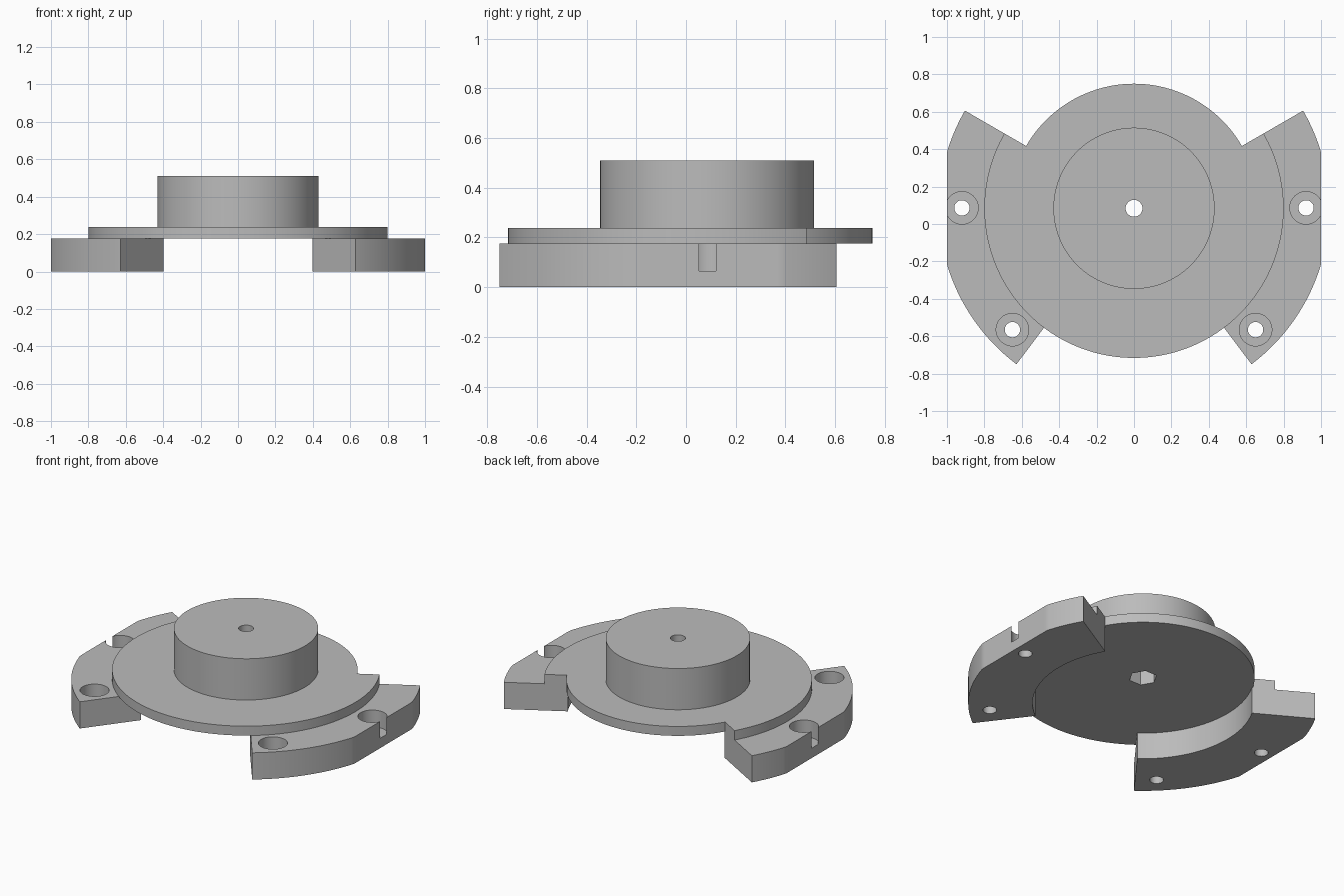
import bpy, bmesh
from math import radians, cos, sin

CY = 0.084            # shared axis of all round parts
Z_SEAT, Z_FLANGE, Z_TOP = 0.176, 0.238, 0.51

cube = bpy.data.objects.get("Cube")
if cube:
    bpy.data.objects.remove(cube, do_unlink=True)

grey = bpy.data.materials.new("Plain grey")
grey.use_nodes = True
colour = (0.5, 0.5, 0.5, 1)
grey.diffuse_color = colour
grey.node_tree.nodes["Principled BSDF"].inputs["Base Color"].default_value = colour


def arc(r, a0, a1, steps, x=0, y=CY):
    angles = [radians(a0 + (a1 - a0) * i / steps) for i in range(steps + 1)]
    return [(x + r * cos(a), y + r * sin(a)) for a in angles]


def circle(r, x=0, y=CY, steps=96):
    return arc(r, 0, 360, steps, x, y)[:-1]


def prism(name, outline, z0, z1):
    """Extrude a flat outline between two heights."""
    bm = bmesh.new()
    face = bm.faces.new([bm.verts.new((x, y, z0)) for x, y in outline])
    top = bmesh.ops.extrude_face_region(bm, geom=[face])
    verts = [g for g in top["geom"] if isinstance(g, bmesh.types.BMVert)]
    bmesh.ops.translate(bm, verts=verts, vec=(0, 0, z1 - z0))
    bmesh.ops.recalc_face_normals(bm, faces=bm.faces)
    mesh = bpy.data.meshes.new(name)
    bm.to_mesh(mesh)
    bm.free()
    mesh.materials.append(grey)
    obj = bpy.data.objects.new(name, mesh)
    bpy.context.collection.objects.link(obj)
    return obj


def combine(obj, tool, operation):
    """Apply a boolean and discard the tool."""
    tool.hide_render = True
    mod = obj.modifiers.new(operation, 'BOOLEAN')
    mod.operation, mod.solver, mod.object = operation, 'EXACT', tool
    bpy.ops.object.select_all(action='DESELECT')
    bpy.context.view_layer.objects.active = obj
    obj.select_set(True)
    bpy.ops.object.modifier_apply(modifier=mod.name)
    bpy.data.objects.remove(tool, do_unlink=True)


def smooth(obj):
    bpy.ops.object.select_all(action='DESELECT')
    bpy.context.view_layer.objects.active = obj
    obj.select_set(True)
    bpy.ops.object.shade_smooth_by_angle(angle=radians(20))


# Hub: flange with a smaller radius across the back, plus a round boss
flange = arc(0.8, 150, 390, 120) + arc(0.666, 30, 150, 60)
hub = prism("hub", flange, Z_SEAT, Z_FLANGE)
combine(hub, prism("boss", circle(0.431), Z_FLANGE - 0.02, Z_TOP), 'UNION')

# Shaft hole and hexagonal nut pocket underneath
combine(hub, prism("shaft_cutter", circle(0.045, steps=48), 0, 1), 'DIFFERENCE')
combine(hub, prism("nut_cutter", circle(0.085, steps=6), 0, 0.27), 'DIFFERENCE')
smooth(hub)

# Curved mounting feet, trimmed flat at the sides, with counterbored holes
for name, side in (("left_foot", 1), ("right_foot", -1)):
    outer = [(min(x, 1.0), y) for x, y in arc(1.044, -53, 30, 83)]
    outline = outer + arc(0.66, 30, -53, 60)
    foot = prism(name, [(side * x, y) for x, y in outline], 0, Z_SEAT)
    for x, y in ((0.92, 0.086), (0.65, -0.565)):
        bore = circle(0.087, side * x, y, 64)
        hole = circle(0.041, side * x, y, 48)
        combine(foot, prism("bore_cutter", bore, 0.065, 0.2), 'DIFFERENCE')
        combine(foot, prism("hole_cutter", hole, -0.1, 0.2), 'DIFFERENCE')
    smooth(foot)
